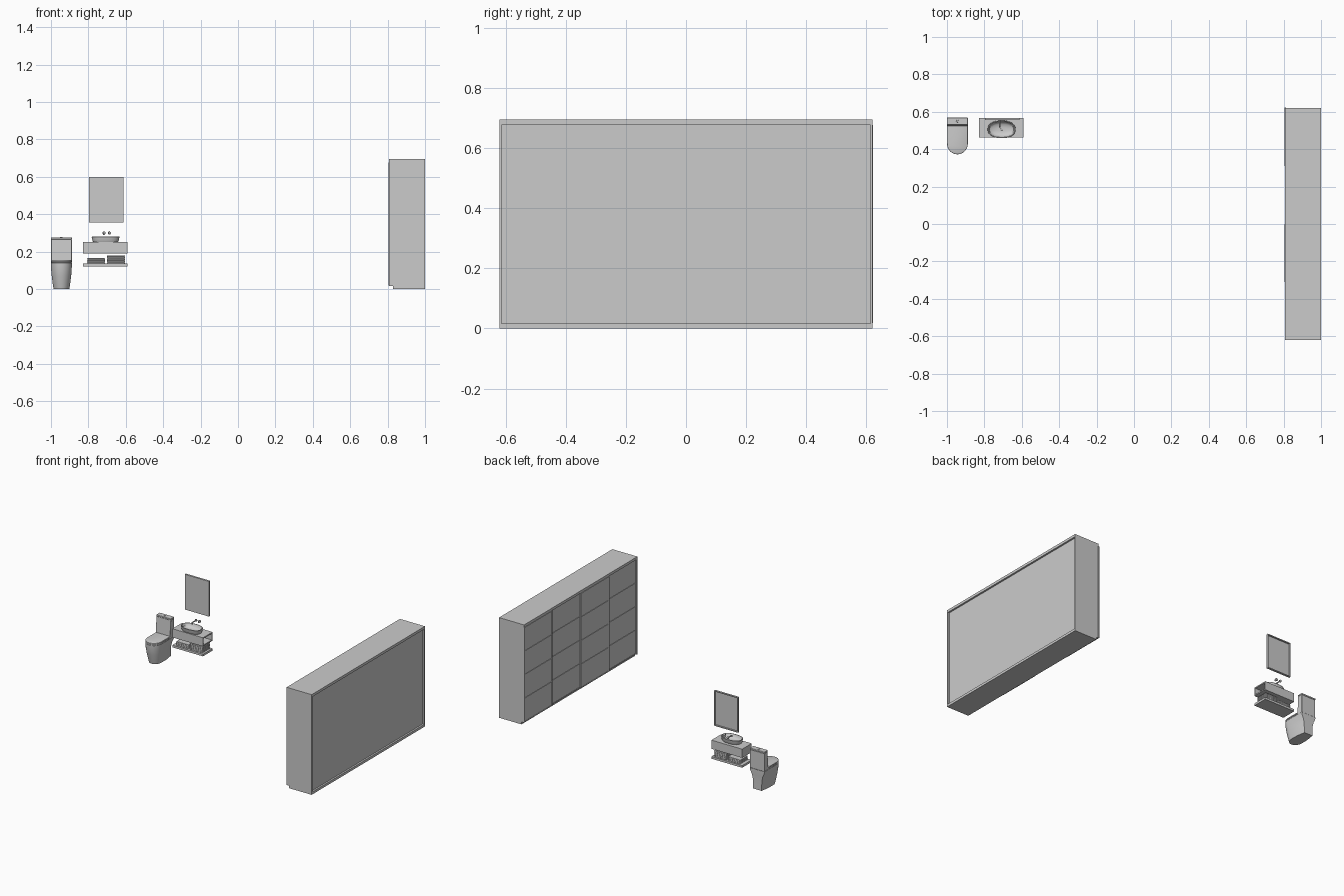
import bpy, bmesh, math
from mathutils import Vector

if "Cube" in bpy.data.objects:
    bpy.data.objects.remove(bpy.data.objects["Cube"])


def finish(name, bm, bevel=0, smooth=False):
    bmesh.ops.recalc_face_normals(bm, faces=bm.faces)
    me = bpy.data.meshes.new(name)
    bm.to_mesh(me)
    bm.free()
    ob = bpy.data.objects.new(name, me)
    bpy.context.collection.objects.link(ob)
    if bevel:
        m = ob.modifiers.new("bevel", "BEVEL")
        m.width, m.segments = bevel, 3
    if smooth:
        bpy.context.view_layer.objects.active = ob
        ob.select_set(True)
        bpy.ops.object.shade_smooth_by_angle(angle=math.radians(35))
        ob.select_set(False)
    return ob


def add_box(bm, x, y, z):
    vs = bmesh.ops.create_cube(bm, size=1)["verts"]
    for v in vs:
        v.co = Vector(((x[0] + x[1]) / 2 + v.co.x * (x[1] - x[0]),
                       (y[0] + y[1]) / 2 + v.co.y * (y[1] - y[0]),
                       (z[0] + z[1]) / 2 + v.co.z * (z[1] - z[0])))


def boxes(name, items, bevel=0):
    bm = bmesh.new()
    for it in items:
        add_box(bm, *it)
    return finish(name, bm, bevel, bevel > 0)


def loft(name, rings, bevel=0):
    bm = bmesh.new()
    loops = [[bm.verts.new(p) for p in r] for r in rings]
    n = len(loops[0])
    for a, b in zip(loops, loops[1:]):
        for i in range(n):
            j = (i + 1) % n
            bm.faces.new((a[i], a[j], b[j], b[i]))
    bm.faces.new(loops[0])
    bm.faces.new(loops[-1])
    return finish(name, bm, bevel, True)


def tube(name, pts, r, sides=16):
    # Tube along a path in a plane of constant x
    rings = []
    for i, p in enumerate(pts):
        d = (Vector(pts[min(i + 1, len(pts) - 1)]) - Vector(pts[max(i - 1, 0)])).normalized()
        u = Vector((1, 0, 0))
        w = d.cross(u)
        rings.append([Vector(p) + r * (math.cos(a) * u + math.sin(a) * w)
                      for a in (2 * math.pi * k / sides for k in range(sides))])
    return loft(name, rings)


# Wardrobe carcass, open at the front and with a recessed back panel
Y, T = 0.621, 0.008
boxes("wardrobe_sides", [((0.808, 1), (-Y, -Y + T), (0.017, 0.695)),
                         ((0.808, 1), (Y - T, Y), (0.017, 0.695))])
boxes("wardrobe_top", [((0.808, 1), (-Y + T, Y - T), (0.677, 0.695))])
boxes("wardrobe_base", [((0.828, 1), (-Y, Y), (0, 0.017))])
boxes("wardrobe_back", [((0.982, 0.988), (-Y + T, Y - T), (0.017, 0.677))])

# Four sliding doors on two tracks, each with four panels
w = 2 * Y / 4
for i in range(4):
    x0 = 0.805 if i % 2 else 0.814
    y0, y1 = -Y + i * w + 0.0005, -Y + (i + 1) * w - 0.0005
    if i == 3:
        y1 = Y + 0.0015
    z0, z1, s, h = 0.019, 0.677, 0.008, 0.005
    frame = [((x0, x0 + 0.008), (y0, y0 + s), (z0, z1)),
             ((x0, x0 + 0.008), (y1 - s, y1), (z0, z1))]
    for k in range(5):
        zc = z0 + h / 2 + k * (z1 - z0 - h) / 4
        frame.append(((x0, x0 + 0.008), (y0 + s, y1 - s), (zc - h / 2, zc + h / 2)))
    boxes(f"door_frame_{i + 1}", frame)
    boxes(f"door_panel_{i + 1}", [((x0 + 0.003, x0 + 0.006), (y0 + s, y1 - s), (z0, z1))])

# Toilet pedestal, seat and lid share a rounded-front outline
CX = -0.944


def d_outline(z, half, front, mid, back, back_half):
    pts = [(CX + half * math.cos(a), mid - (mid - front) * math.sin(a), z)
           for a in (math.pi * k / 24 for k in range(25))]
    side = 0.505
    return ([(CX + back_half, back, z), (CX + half, side, z)] + pts
            + [(CX - half, side, z), (CX - back_half, back, z)])


loft("toilet_pedestal", [d_outline(0, .042, .400, .45, .566, .032),
                         d_outline(.03, .047, .392, .445, .566, .033),
                         d_outline(.07, .052, .382, .44, .566, .035),
                         d_outline(.10, .0545, .376, .435, .567, .042),
                         d_outline(.125, .0555, .374, .432, .568, .054),
                         d_outline(.139, .0555, .373, .431, .568, .0555)])
for nm, a, b in (("toilet_seat", .140, .146), ("toilet_lid", .147, .156)):
    loft(nm, [d_outline(z, .0555 - k, .3725 + k, .43, .526, .0555 - k)
              for z, k in ((a, .001), (a + .001, 0), (b - .003, 0), (b - .001, .001), (b, .003))])

# Cistern, its lid and flush button
loft("cistern", [[(CX - .0555, y0, z), (CX + .0555, y0, z), (CX + .0555, .568, z), (CX - .0555, .568, z)]
                 for z, y0 in ((.139, .524), (.265, .532))], .003)
boxes("cistern_lid", [((CX - .056, CX + .056), (.530, .569), (.265, .276))], .003)
bm = bmesh.new()
bmesh.ops.create_cone(bm, segments=24, radius1=.007, radius2=.006, depth=.004, cap_ends=True)
bmesh.ops.translate(bm, vec=(CX, .55, .2765), verts=bm.verts)
finish("flush_button", bm, 0, True)

# Vanity box, open at its right end
VX, VY, t = (-0.828, -0.592), (0.462, 0.567), 0.008
boxes("vanity_cabinet", [(VX, VY, (.242, .250)), (VX, VY, (.190, .198)),
                         (VX, (VY[0], VY[0] + t), (.198, .242)),
                         (VX, (VY[1] - t, VY[1]), (.198, .242)),
                         ((VX[0], VX[0] + t), (VY[0] + t, VY[1] - t), (.198, .242))])

# Lower shelf
boxes("lower_shelf", [(VX, VY, (.121, .136))])

# Stacks of folded towels, two rounded layers each
for nm, x, count in (("left", (-.806, -.711), 2), ("right", (-.700, -.605), 3)):
    for i in range(count):
        z = .136 + i * .0143
        boxes(f"towel_{nm}_{i + 1}",
              [(x, (.474, .556), (z + k * .0071, z + k * .0071 + .007)) for k in (0, 1)], .002)


# Oval basin, revolved outside, over the rim and down into the bowl
def oval(z, a, b, n=48):
    def p(c):
        return math.copysign(abs(c) ** 0.85, c)
    return [(-.708 + a * p(math.cos(q)), .506 + b * p(math.sin(q)), z)
            for q in (2 * math.pi * k / n for k in range(n))]


loft("basin", [oval(.250, .066, .040), oval(.258, .070, .044), oval(.278, .0745, .047),
               oval(.280, .0735, .046), oval(.280, .0700, .0425), oval(.278, .0690, .0415),
               oval(.264, .064, .037), oval(.256, .052, .028), oval(.253, .020, .012)])
bm = bmesh.new()
bmesh.ops.create_cone(bm, segments=20, radius1=.006, radius2=.005, depth=.002, cap_ends=True)
bmesh.ops.translate(bm, vec=(-.708, .506, .254), verts=bm.verts)
finish("basin_drain", bm, 0, True)

# Wall-mounted tap: spout, handle and wall discs
SX, HX, TZ = -.717, -.688, .299
arc = [(SX, .525 - .006 * math.sin(a), TZ - .006 + .006 * math.cos(a))
       for a in (math.pi / 2 * k / 6 for k in range(7))]
tube("tap_spout", [(SX, .566, TZ)] + arc + [(SX, .519, TZ - .010)], .0042)
tube("tap_handle", [(HX, .566, TZ), (HX, .549, TZ)], .0055)
boxes("tap_lever", [((HX - .0015, HX + .0015), (.549, .553), (TZ, TZ + .011))])
for nm, x in (("spout", SX), ("handle", HX)):
    tube(f"tap_disc_{nm}", [(x, .567, TZ), (x, .563, TZ)], .0085, 24)

# Mirror with a recessed back frame
MX, MZ = (-.797, -.613), (.356, .600)
f = .006
boxes("mirror_glass", [(MX, (.555, .558), MZ)])
boxes("mirror_frame", [((MX[0], MX[0] + f), (.558, .568), MZ), ((MX[1] - f, MX[1]), (.558, .568), MZ),
                       ((MX[0] + f, MX[1] - f), (.558, .568), (MZ[0], MZ[0] + f)),
                       ((MX[0] + f, MX[1] - f), (.558, .568), (MZ[1] - f, MZ[1]))])
